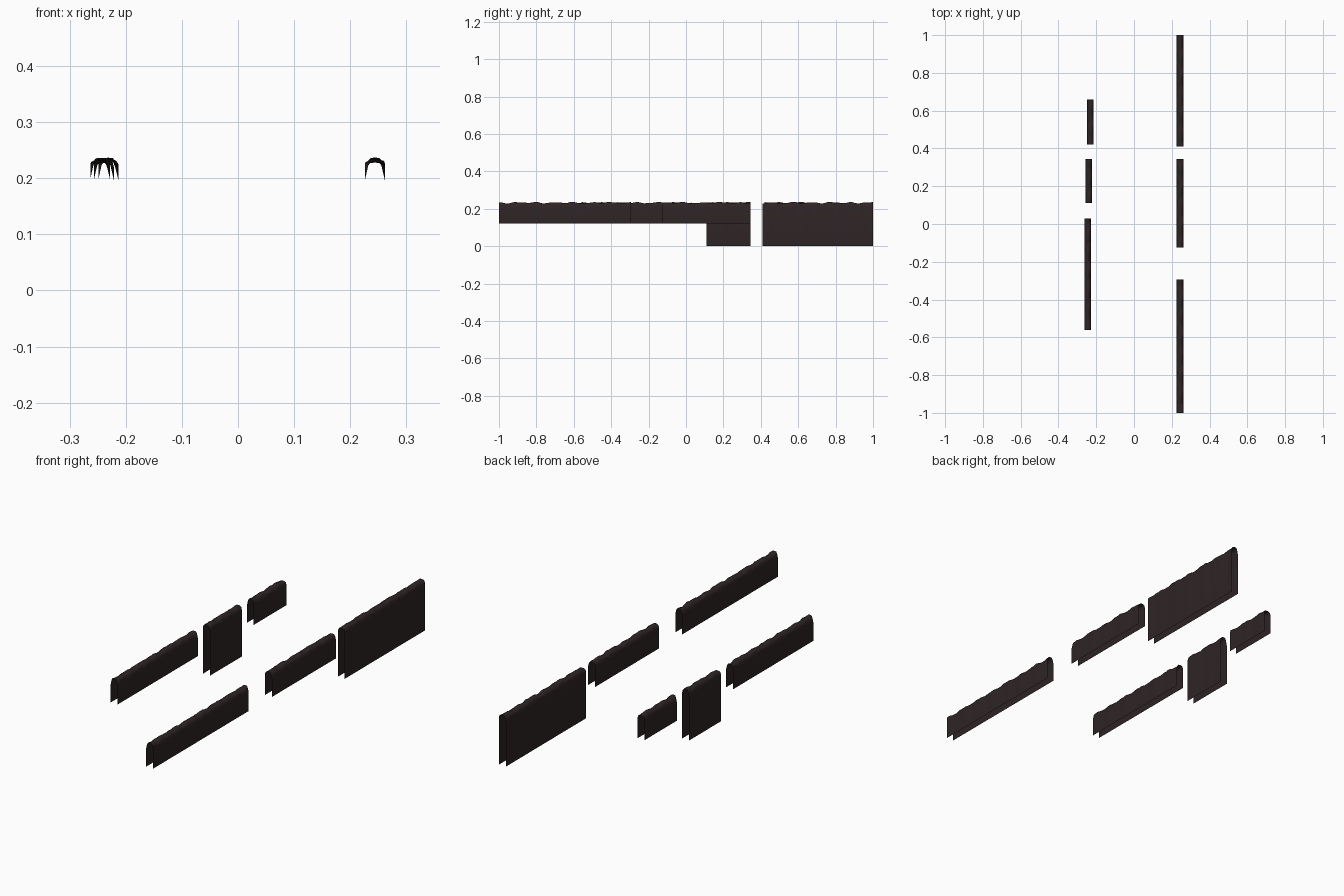
import bpy, bmesh, math

if "Cube" in bpy.data.objects:
    bpy.data.objects.remove(bpy.data.objects["Cube"])

mat = bpy.data.materials.new("dark brown cloth")
mat.diffuse_color = (0.027, 0.018, 0.018, 1)
mat.use_nodes = True
mat.node_tree.nodes["Principled BSDF"].inputs["Base Color"].default_value = mat.diffuse_color

HALF = 0.0178   # half thickness of a folded drape
TOP = 0.237


def fold(y, phase):
    """Irregular fold depth along the drape, 0..1."""
    w = math.sin(y * 62 + phase) + 0.6 * math.sin(y * 101 + 2.3 * phase) + 0.4 * math.sin(y * 29 + phase)
    return min(1.0, max(0.0, 0.5 + w / 3.4))


def drape(name, cx, y0, y1, z0, phase):
    """Cloth hung over a line: two hanging sheets and a wavy rounded top, open below and at the ends."""
    bm = bmesh.new()
    n = max(8, round((y1 - y0) / 0.016))
    rows = []
    for i in range(n + 1):
        y = y0 + (y1 - y0) * i / n
        a, b = fold(y, phase), fold(y, phase + 2.1)
        ridge = TOP - 0.009 * fold(y, phase + 4.0)
        left, right = 0.226 - 0.03 * a, 0.226 - 0.03 * b
        prof = [(-HALF, z0), (-HALF, left),
                (-HALF * (0.92 - 0.25 * a), (left + 2 * ridge) / 3),
                (-HALF * 0.45, ridge - 0.001), (0, ridge), (HALF * 0.45, ridge - 0.001),
                (HALF * (0.92 - 0.25 * b), (right + 2 * ridge) / 3),
                (HALF, right), (HALF, z0)]
        rows.append([bm.verts.new((cx + x, y, z)) for x, z in prof])
    for r, s in zip(rows, rows[1:]):
        for j in range(len(r) - 1):
            bm.faces.new((r[j], r[j + 1], s[j + 1], s[j]))
    bm.normal_update()
    # outside faces point up and outwards
    if sum(f.normal.z for f in bm.faces) < 0:
        bmesh.ops.reverse_faces(bm, faces=bm.faces[:])
    for f in bm.faces:
        f.smooth = True
    me = bpy.data.meshes.new(name)
    bm.to_mesh(me)
    bm.free()
    me.materials.append(mat)
    bpy.context.collection.objects.link(bpy.data.objects.new(name, me))


# right-hand line
drape("right_front_drape", 0.244, -1.0, -0.295, 0.12, 0.3)
drape("right_middle_drape", 0.244, -0.125, 0.345, 0.12, 1.7)
drape("right_back_long_drape", 0.244, 0.41, 1.0, 0.0, 2.9)
# left-hand line
drape("left_front_drape", -0.2455, -0.56, 0.03, 0.12, 4.1)
drape("left_middle_long_drape", -0.239, 0.11, 0.345, 0.0, 5.2)
drape("left_back_drape", -0.231, 0.42, 0.66, 0.12, 0.9)
